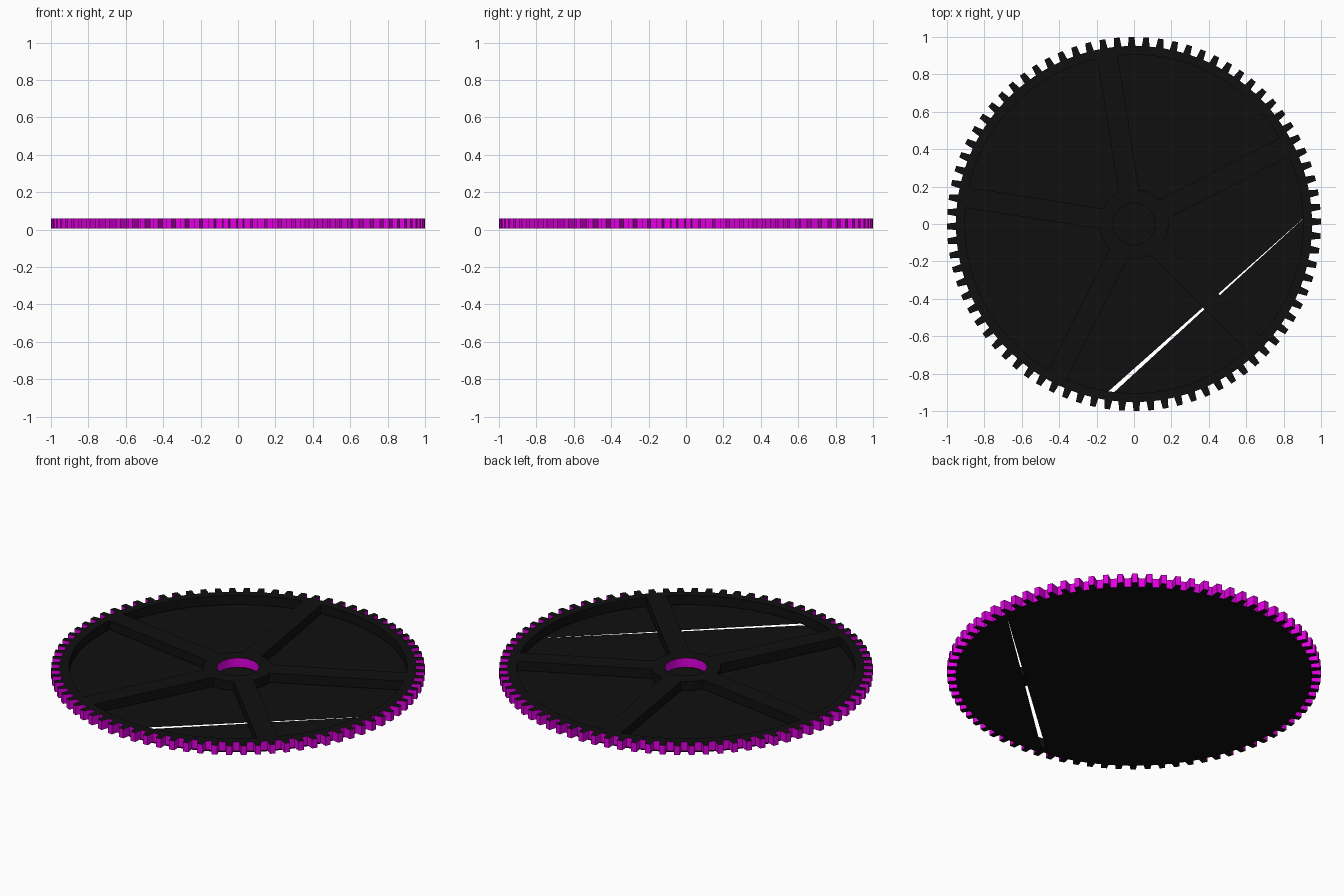
import bpy, bmesh
from math import sin, cos, asin, radians, tau, hypot

if "Cube" in bpy.data.objects:
    bpy.data.objects.remove(bpy.data.objects["Cube"])

TEETH, PHASE = 80, 0.013
TIP, ROOT = 1.0, 0.952
RIM_IN, HUB_OUT, HOLE = 0.905, 0.185, 0.112
SPOKE_HALF, SPOKE_START = 0.055, radians(27)
Z0, Z1 = 0.006, 0.06


def polar(r, a):
    return (r * cos(a), r * sin(a))


def arc(r, a0, a1, n):
    return [polar(r, a0 + (a1 - a0) * i / n) for i in range(n + 1)]


def material(name, color):
    m = bpy.data.materials.new(name)
    m.diffuse_color = color
    m.use_nodes = True
    m.node_tree.nodes["Principled BSDF"].inputs["Base Color"].default_value = m.diffuse_color
    return m


black = material("black", (0.005, 0.005, 0.005, 1))
magenta = material("magenta", (0.75, 0.0, 0.75, 1))

# Toothed outline
outline = []
for i in range(TEETH):
    c = PHASE + tau * i / TEETH
    outline += [polar(ROOT, c - 0.021), polar(TIP, c - 0.015),
                polar(TIP, c + 0.015), polar(ROOT, c + 0.021)]
loops = [outline, arc(HOLE, 0, tau, 32)[:-1]]

# Five openings between the spokes
for k in range(5):
    a = SPOKE_START + k * tau / 5
    b = a + tau / 5
    do, di = asin(SPOKE_HALF / RIM_IN), asin(SPOKE_HALF / HUB_OUT)
    loops.append(arc(RIM_IN, a + do, b - do, 18) + arc(HUB_OUT, b - di, a + di, 6))

# Gear body: filled profile with holes, extruded
curve = bpy.data.curves.new("gear_wheel", 'CURVE')
curve.dimensions = '2D'
curve.fill_mode = 'BOTH'
curve.extrude = (Z1 - Z0) / 2
for pts in loops:
    s = curve.splines.new('POLY')
    s.points.add(len(pts) - 1)
    for p, (x, y) in zip(s.points, pts):
        p.co = (x, y, 0, 1)
    s.use_cyclic_u = True
gear = bpy.data.objects.new("gear_wheel", curve)
bpy.context.collection.objects.link(gear)
bpy.context.view_layer.objects.active = gear
gear.select_set(True)
bpy.ops.object.convert(target='MESH')
gear = bpy.context.view_layer.objects.active
me = gear.data
me.materials.clear()
me.materials.append(black)
me.materials.append(magenta)

# Magenta on tooth flanks and on the hub bore
bm = bmesh.new()
bm.from_mesh(me)
bmesh.ops.remove_doubles(bm, verts=bm.verts, dist=1e-5)
bmesh.ops.translate(bm, verts=bm.verts, vec=(0, 0, (Z0 + Z1) / 2))
bmesh.ops.recalc_face_normals(bm, faces=bm.faces)
for f in bm.faces:
    f.smooth = False
    c = f.calc_center_median()
    r = hypot(c.x, c.y)
    side = abs(f.normal.z) < 0.5
    f.material_index = 1 if side and (r > 0.93 or r < 0.14) else 0
bm.to_mesh(me)
bm.free()

# Thin back plate in two pieces with a sliver gap between them
apex = radians(4.2)
big = arc(ROOT, apex, radians(259.0), 56)
small = arc(ROOT, radians(260.9), apex + tau, 24)
bm = bmesh.new()
for pts in (big, small):
    bm.faces.new([bm.verts.new((x, y, 0)) for x, y in pts])
plate_mesh = bpy.data.meshes.new("back_plate")
bm.to_mesh(plate_mesh)
bm.free()
plate_mesh.materials.append(black)
plate = bpy.data.objects.new("back_plate", plate_mesh)
bpy.context.collection.objects.link(plate)
